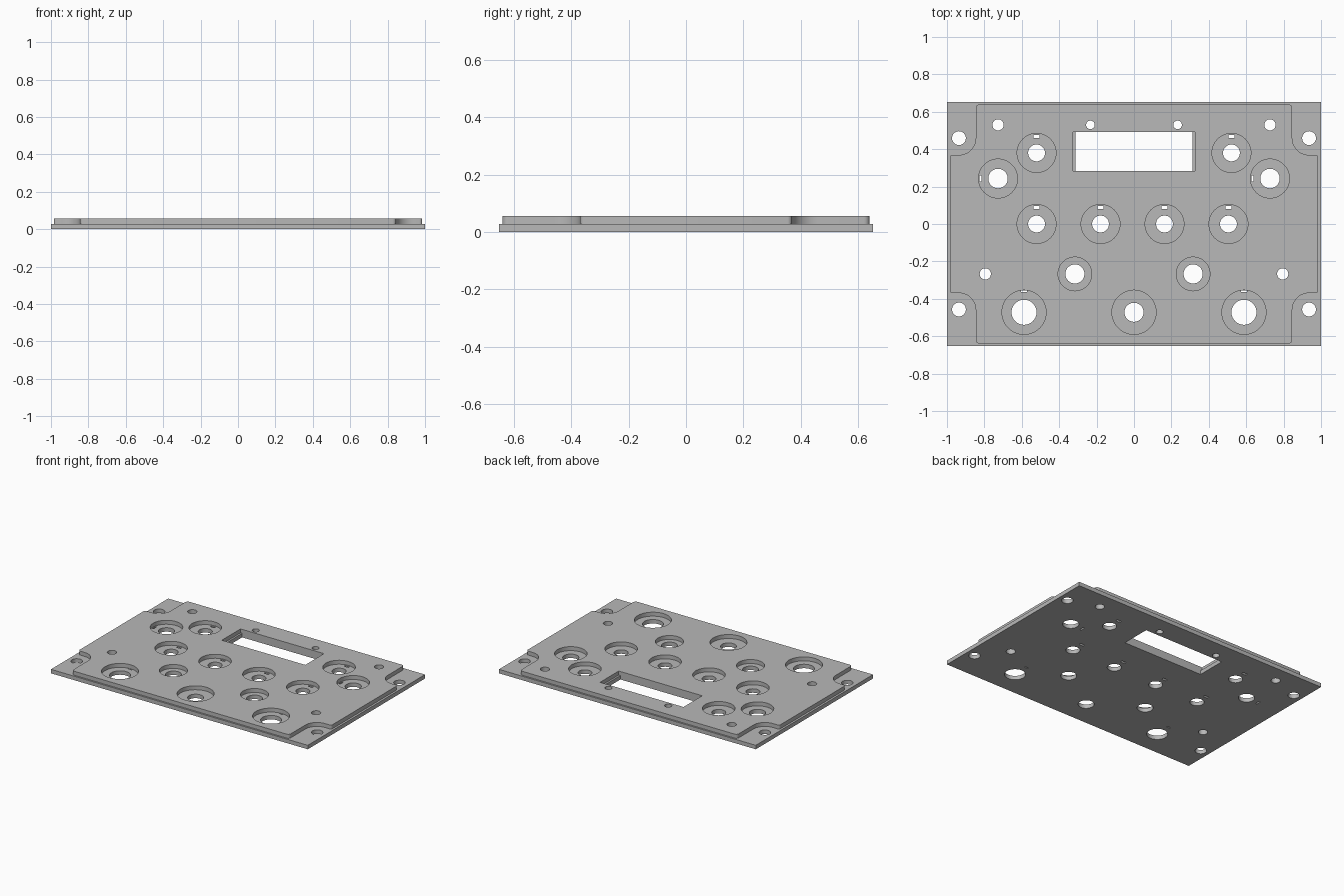
import bpy, bmesh
from math import cos, sin, pi, radians

cube = bpy.data.objects.get("Cube")
if cube:
    bpy.data.objects.remove(cube, do_unlink=True)

STEP, TOP = 0.028, 0.056      # height of the flange and of the raised deck
LOW, HIGH = -0.05, 0.1        # cutters reach past both faces

grey = bpy.data.materials.new("satin grey")
grey.use_nodes = True
grey.diffuse_color = (0.48, 0.48, 0.48, 1)
grey.node_tree.nodes["Principled BSDF"].inputs["Base Color"].default_value = (0.48, 0.48, 0.48, 1)


def arc(cx, cy, r, a0, a1, n):
    return [(cx + r * cos(radians(a0 + (a1 - a0) * i / n)),
             cy + r * sin(radians(a0 + (a1 - a0) * i / n))) for i in range(n + 1)]


def circle(x, y, r, n=48):
    return arc(x, y, r, 0, 360, n)[:-1]


def rect(x, y, hx, hy):
    return [(x - hx, y - hy), (x + hx, y - hy), (x + hx, y + hy), (x - hx, y + hy)]


def prisms(name, shapes):
    """One object made of upright prisms, each given as (outline, z0, z1)."""
    bm = bmesh.new()
    for outline, z0, z1 in shapes:
        face = bm.faces.new([bm.verts.new((x, y, z0)) for x, y in outline])
        top = bmesh.ops.extrude_face_region(bm, geom=[face])["geom"]
        bmesh.ops.translate(bm, vec=(0, 0, z1 - z0),
                            verts=[g for g in top if isinstance(g, bmesh.types.BMVert)])
    bmesh.ops.recalc_face_normals(bm, faces=bm.faces)
    mesh = bpy.data.meshes.new(name)
    bm.to_mesh(mesh)
    bm.free()
    mesh.materials.append(grey)
    obj = bpy.data.objects.new(name, mesh)
    bpy.context.collection.objects.link(obj)
    return obj


def combine(target, tool, operation):
    mod = target.modifiers.new(tool.name, "BOOLEAN")
    mod.operation, mod.solver, mod.object = operation, "EXACT", tool
    bpy.context.view_layer.objects.active = target
    bpy.ops.object.modifier_apply(modifier=mod.name)
    bpy.data.objects.remove(tool, do_unlink=True)


# Raised deck outline: one corner with its scooped notch, mirrored round
corner = (arc(0.970, 0.354, 0.015, 0, 90, 5)
          + arc(0.936, 0.459, 0.09, -90, -180, 14)
          + arc(0.826, 0.62, 0.02, 0, 90, 5))
left_back = corner
right_back = [(-x, y) for x, y in reversed(corner)]
right_front = [(-x, -y) for x, y in corner]
left_front = [(x, -y) for x, y in reversed(corner)]
deck_outline = left_back + right_back + right_front + left_front

# Flange plate and deck fused into one panel
panel = prisms("face_panel", [(rect(0, 0, 1, 0.652), 0, STEP)])
deck = prisms("raised_deck", [(deck_outline, STEP / 2, TOP)])
combine(panel, deck, "UNION")

# Counterbored holes: x, y, recess radius, hole radius
knobs = [(x, 0.0, 0.104, 0.045) for x in (-0.521, -0.179, 0.163, 0.505)]
knobs += [(s * 0.521, 0.38, 0.104, 0.045) for s in (-1, 1)]
side_knobs = [(s * 0.727, 0.243, 0.104, 0.052) for s in (-1, 1)]
jacks = [(s * 0.316, -0.267, 0.09, 0.051) for s in (-1, 1)]
pedals = [(s * 0.588, -0.472, 0.118, 0.067) for s in (-1, 1)]
centre = [(0.0, -0.472, 0.118, 0.051)]
bored = knobs + side_knobs + jacks + pedals + centre

# Recesses from the top, with the wider half of the display window
recesses = [(circle(x, y, r, 64), STEP, HIGH) for x, y, r, h in bored]
recesses.append((rect(0, 0.388, 0.325, 0.104), STEP, HIGH))
combine(panel, prisms("recess_cutter", recesses), "DIFFERENCE")

# Through holes, window opening and screw holes
through = [circle(x, y, h) for x, y, r, h in bored]
through.append(rect(0, 0.388, 0.312, 0.104))
for s in (-1, 1):
    through += [circle(s * 0.936, 0.459, 0.037, 32), circle(s * 0.936, -0.457, 0.037, 32),
                circle(s * 0.727, 0.53, 0.03, 32), circle(s * 0.795, -0.267, 0.03, 32),
                circle(s * 0.233, 0.53, 0.023, 32)]
combine(panel, prisms("hole_cutter", [(o, LOW, HIGH) for o in through]), "DIFFERENCE")

# Small locating slots in the recess floors
slots = [rect(x, y + 0.088, 0.017, 0.008) for x, y, r, h in knobs]
slots += [rect(x - 0.094, y, 0.006, 0.017) for x, y, r, h in side_knobs]
slots += [rect(x, y + 0.112, 0.015, 0.004) for x, y, r, h in pedals]
combine(panel, prisms("slot_cutter", [(o, LOW, 0.04) for o in slots]), "DIFFERENCE")

bpy.ops.object.select_all(action="DESELECT")
panel.select_set(True)
bpy.context.view_layer.objects.active = panel
bpy.ops.object.shade_smooth_by_angle(angle=radians(30))
